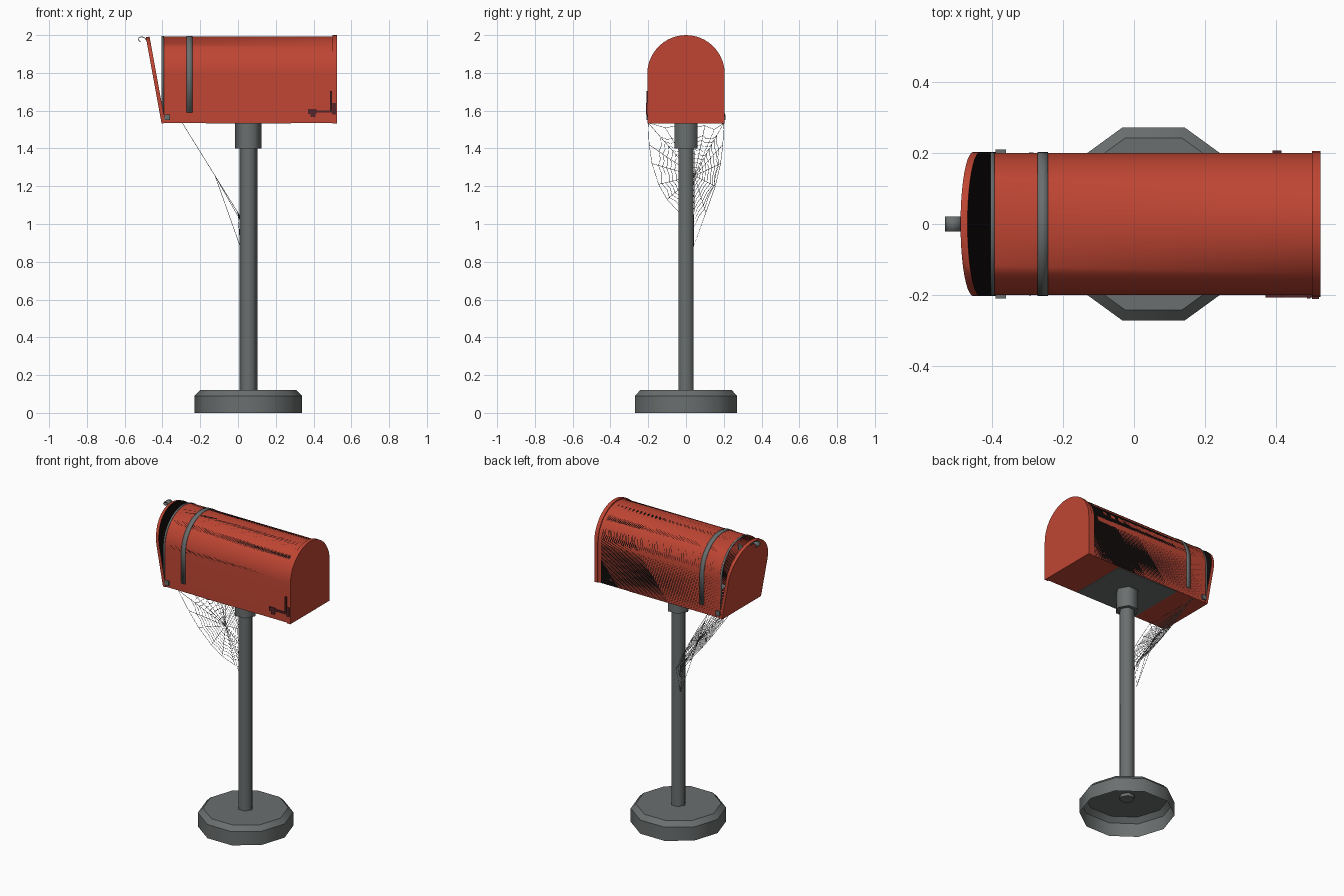
import bpy, bmesh, math
from mathutils import Vector

if "Cube" in bpy.data.objects:
    bpy.data.objects.remove(bpy.data.objects["Cube"])


def material(name, rgb):
    m = bpy.data.materials.new(name)
    m.diffuse_color = (*rgb, 1)
    m.use_nodes = True
    m.node_tree.nodes["Principled BSDF"].inputs["Base Color"].default_value = m.diffuse_color
    return m


RED = material("red_paint", (0.52, 0.06, 0.033))
GREY = material("grey_metal", (0.145, 0.158, 0.157))
BLACK = material("dark_interior", (0.005, 0.003, 0.003))
MAROON = material("dark_maroon", (0.09, 0.018, 0.024))
SILK = material("web_grey", (0.2, 0.2, 0.2))


def finish(name, bm, mats, angle=40, solid=0):
    bmesh.ops.recalc_face_normals(bm, faces=bm.faces)
    me = bpy.data.meshes.new(name)
    bm.to_mesh(me)
    bm.free()
    ob = bpy.data.objects.new(name, me)
    bpy.context.collection.objects.link(ob)
    for m in mats:
        me.materials.append(m)
    bpy.ops.object.select_all(action='DESELECT')
    ob.select_set(True)
    bpy.context.view_layer.objects.active = ob
    if angle:
        bpy.ops.object.shade_smooth_by_angle(angle=math.radians(angle))
    if solid:
        mod = ob.modifiers.new("thickness", 'SOLIDIFY')
        mod.thickness, mod.offset = solid, 0
    return ob


def arch(r, spring, bottom, n=20):
    """Round-topped (y, z) profile, open at the bottom edge."""
    top = [(r * math.cos(math.pi * i / n), spring + r * math.sin(math.pi * i / n)) for i in range(n + 1)]
    return [(r, bottom)] + top + [(-r, bottom)]


def prism(pts, x0, x1, caps=True):
    """Sweep a (y, z) profile along x; returns the bmesh and its two caps."""
    bm = bmesh.new()
    a, b = ([bm.verts.new((x, y, z)) for y, z in pts] for x in (x0, x1))
    n = len(pts)
    for i in range(n if caps else n - 1):
        j = (i + 1) % n
        bm.faces.new((a[i], a[j], b[j], b[i]))
    ends = (bm.faces.new(a), bm.faces.new(b)) if caps else None
    return bm, ends


def box(name, lo, hi, mat):
    bm = bmesh.new()
    bmesh.ops.create_cube(bm, size=1)
    for v in bm.verts:
        v.co = Vector([lo[k] + (v.co[k] + 0.5) * (hi[k] - lo[k]) for k in range(3)])
    return finish(name, bm, [mat], 0)


def lathe(name, sides, rings, cx, mat, cap_bottom, angle):
    """Stack of regular polygons given as (radius, z)."""
    bm = bmesh.new()
    loops = [[bm.verts.new((cx + r * math.cos(2 * math.pi * i / sides),
                            r * math.sin(2 * math.pi * i / sides), z)) for i in range(sides)] for r, z in rings]
    for a, b in zip(loops, loops[1:]):
        for i in range(sides):
            j = (i + 1) % sides
            bm.faces.new((a[i], a[j], b[j], b[i]))
    bm.faces.new(loops[-1])
    if cap_bottom:
        bm.faces.new(loops[0])
    return finish(name, bm, [mat], angle)


# Stand: open-bottomed decagon foot, hexagonal pole and collar
CX = 0.055
lathe("base", 10, [(0.285, 0), (0.285, 0.09), (0.255, 0.12)], CX, GREY, False, 40)
lathe("pole", 6, [(0.047, 0.1), (0.047, 1.42)], CX, GREY, True, 62)
lathe("collar", 6, [(0.07, 1.4), (0.07, 1.54)], CX, GREY, True, 62)
box("mounting_plate", (-0.17, -0.195, 1.531), (0.28, 0.195, 1.54), GREY)

# Hollow box body with a dark interior
bm, (front, back) = prism(arch(0.2, 1.793, 1.535), -0.40, 0.51)
bmesh.ops.inset_individual(bm, faces=[front], thickness=0.01)
before = set(bm.faces)
cavity = bmesh.ops.extrude_discrete_faces(bm, faces=[front])['faces'][0]
bmesh.ops.translate(bm, verts=cavity.verts, vec=(0.88, 0, 0))
for f in bm.faces:
    if f not in before or f is cavity:
        f.material_index = 1
finish("box_body", bm, [RED, BLACK])

# Slightly larger rear cap
bm, _ = prism(arch(0.205, 1.795, 1.533), 0.5, 0.525)
finish("rear_cap", bm, [RED])

# Grey stripe and front rim wrapped over the shell
for name, x0, x1, zb in (("stripe", -0.272, -0.242, 1.59), ("front_rim", -0.404, -0.392, 1.56)):
    bm, _ = prism(arch(0.2015, 1.793, zb), x0, x1, caps=False)
    finish(name, bm, [GREY], solid=0.003)

# Door, hinged at its lower edge and hanging ajar
bm, (outer, inner) = prism(arch(0.203, 0.262, 0), -0.02, 0)
bmesh.ops.inset_individual(bm, faces=[inner], thickness=0.008)
inner.material_index = 1
door = finish("door", bm, [RED, BLACK])
door.location = (-0.385, 0, 1.535)
door.rotation_euler.y = -0.18

# Curled door handle
hook = [(-0.484, 1.972), (-0.493, 1.985), (-0.508, 1.991), (-0.522, 1.988),
        (-0.529, 1.979), (-0.524, 1.969), (-0.513, 1.967)]
bm = bmesh.new()
rows = [[bm.verts.new((x, y, z)) for y in (-0.021, 0.021)] for x, z in hook]
for a, b in zip(rows, rows[1:]):
    bm.faces.new((a[0], a[1], b[1], b[0]))
finish("door_handle", bm, [GREY], 60, solid=0.004)

# Hinges on both sides, and the lowered flag on the front side
for s, side in ((-1, "front"), (1, "rear")):
    ys = sorted((s * 0.199, s * 0.209))
    box(side + "_hinge", (-0.39, ys[0], 1.55), (-0.36, ys[1], 1.58), GREY)
box("flag_arm", (0.41, -0.207, 1.59), (0.52, -0.199, 1.602), MAROON)
box("flag_post", (0.487, -0.209, 1.60), (0.497, -0.199, 1.705), MAROON)
box("flag_blade", (0.37, -0.207, 1.583), (0.415, -0.199, 1.608), MAROON)
box("flag_tip", (0.385, -0.207, 1.566), (0.41, -0.199, 1.583), MAROON)
box("flag_pivot", (0.5, -0.211, 1.58), (0.52, -0.199, 1.64), MAROON)
box("flag_pin", (0.39, 0.199, 1.57), (0.415, 0.206, 1.585), MAROON)

# Cobweb between the box underside and the pole: (y, z) outline around a hub
outline = [(0.2, 1.535), (0.195, 1.42), (0.183, 1.32), (0.155, 1.20), (0.105, 1.06), (0.04, 0.88),
           (0.02, 1.02), (-0.035, 1.06), (-0.10, 1.13), (-0.145, 1.21), (-0.18, 1.32), (-0.195, 1.42),
           (-0.2, 1.535), (-0.11, 1.51), (-0.04, 1.52), (0.04, 1.515), (0.1, 1.52), (0.15, 1.50)]
hub = Vector((0.045, 1.255))


def web_point(p):
    return (min(0.012, -0.295 + 0.62 * (1.535 - p[1])), p[0], p[1])


ends = [Vector(p) for p in outline]
strands = [ends + ends[:1]] + [[hub, e] for e in ends]
for k in range(1, 10):
    ring = []
    for e in ends:
        d = e - hub
        length = k / 10 * (0.6 * d.length + 0.4 * 0.2)
        ring.append(hub + d.normalized() * min(length, 0.94 * d.length))
    # sag each thread toward the hub between the spokes
    loop = []
    for a, b in zip(ring, ring[1:] + ring[:1]):
        loop += [a, hub + ((a + b) / 2 - hub) * 0.95]
    strands.append(loop + loop[:1])

cu = bpy.data.curves.new("cobweb", 'CURVE')
cu.dimensions = '3D'
cu.bevel_depth = 0.0012
cu.bevel_resolution = 0
for strand in strands:
    sp = cu.splines.new('POLY')
    sp.points.add(len(strand) - 1)
    for pt, p in zip(sp.points, strand):
        pt.co = (*web_point(p), 1)
web = bpy.data.objects.new("cobweb", cu)
cu.materials.append(SILK)
bpy.context.collection.objects.link(web)
bpy.ops.object.select_all(action='DESELECT')
web.select_set(True)
bpy.context.view_layer.objects.active = web
bpy.ops.object.convert(target='MESH')
